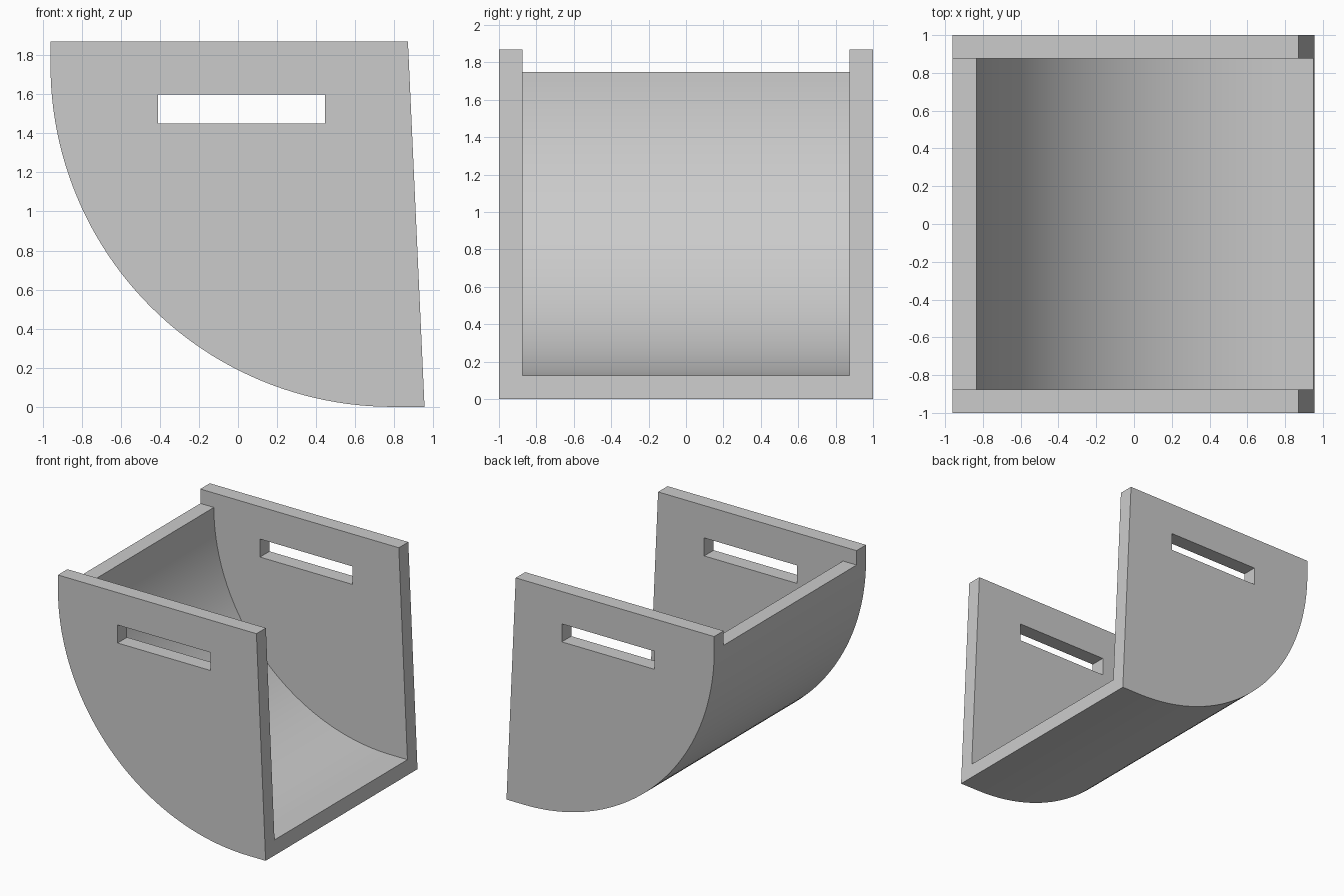
import bpy, bmesh
from math import sin, cos, pi, radians

if "Cube" in bpy.data.objects:
    bpy.data.objects.remove(bpy.data.objects["Cube"], do_unlink=True)

HEIGHT, WALL = 1.87, 0.125
CX, R = 0.79, 1.75          # arc centre x; its height equals its radius
SEGMENTS = 48

grey = bpy.data.materials.new("plain grey")
grey.use_nodes = True
grey.diffuse_color = (0.6, 0.6, 0.6, 1)
grey.node_tree.nodes["Principled BSDF"].inputs["Base Color"].default_value = grey.diffuse_color


def arc(radius):
    """Quarter arc from the left rim down to the floor, as (x, z)."""
    steps = [pi / 2 * i / SEGMENTS for i in range(SEGMENTS + 1)]
    return [(CX - radius * cos(a), R - radius * sin(a)) for a in steps]


def prism(name, profile, half_depth):
    """Extrude an (x, z) profile along y, centred on y = 0."""
    bm = bmesh.new()
    face = bm.faces.new([bm.verts.new((x, -half_depth, z)) for x, z in profile])
    new = bmesh.ops.extrude_face_region(bm, geom=[face])["geom"]
    verts = [v for v in new if isinstance(v, bmesh.types.BMVert)]
    bmesh.ops.translate(bm, verts=verts, vec=(0, 2 * half_depth, 0))
    bmesh.ops.recalc_face_normals(bm, faces=bm.faces)
    mesh = bpy.data.meshes.new(name)
    bm.to_mesh(mesh)
    bm.free()
    mesh.materials.append(grey)
    obj = bpy.data.objects.new(name, mesh)
    bpy.context.collection.objects.link(obj)
    return obj


# Solid quarter-round body with a slightly sloping open side
bin_body = prism("curved_bin", arc(R) + [(0.955, 0), (0.87, HEIGHT), (CX - R, HEIGHT)], 1)

# Cavity between the side panels, and the handle slot through both panels
cavity = prism("cavity_cutter", arc(R - WALL) + [(1.3, WALL), (1.3, 2.2), (-1.3, 2.2), (-1.3, R)], 1 - WALL)
slot = prism("handle_slot_cutter", [(-0.41, 1.45), (0.445, 1.45), (0.445, 1.6), (-0.41, 1.6)], 1.2)

bpy.ops.object.select_all(action="DESELECT")
bpy.context.view_layer.objects.active = bin_body
bin_body.select_set(True)
for cutter in (cavity, slot):
    cutter.hide_render = True
    cut = bin_body.modifiers.new(cutter.name, "BOOLEAN")
    cut.operation = "DIFFERENCE"
    cut.solver = "EXACT"
    cut.object = cutter
    bpy.ops.object.modifier_apply(modifier=cut.name)
    bpy.data.objects.remove(cutter, do_unlink=True)

bpy.ops.object.shade_smooth_by_angle(angle=radians(30))
